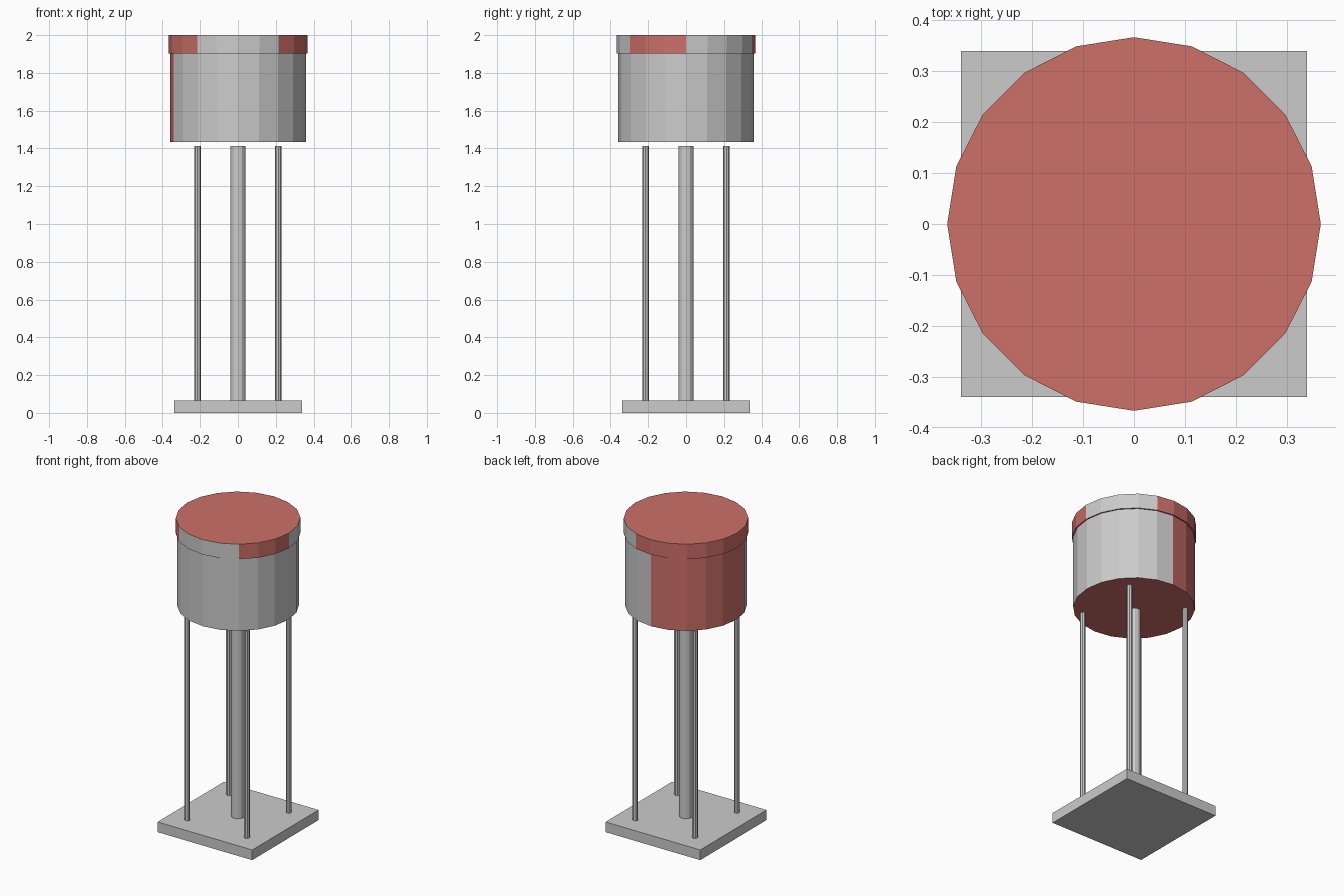
import bpy
import math

if "Cube" in bpy.data.objects:
    bpy.data.objects.remove(bpy.data.objects["Cube"])

RED = bpy.data.materials.new("red_paint")
RED.diffuse_color = (0.61, 0.16, 0.14, 1)
RED.use_nodes = True
RED.node_tree.nodes["Principled BSDF"].inputs["Base Color"].default_value = RED.diffuse_color
GREY = bpy.data.materials.new("grey_paint")
GREY.diffuse_color = (0.8, 0.8, 0.8, 1)
GREY.use_nodes = True
GREY.node_tree.nodes["Principled BSDF"].inputs["Base Color"].default_value = GREY.diffuse_color


def cylinder(name, sides, radius, z0, z1, x=0, y=0):
    bpy.ops.mesh.primitive_cylinder_add(
        vertices=sides, radius=radius, depth=z1 - z0,
        location=(x, y, (z0 + z1) / 2))
    obj = bpy.context.object
    obj.name = name
    return obj


def paint(obj, red_arcs):
    """Red caps, plus red side panels inside the given angle ranges."""
    obj.data.materials.append(GREY)
    obj.data.materials.append(RED)
    for face in obj.data.polygons:
        angle = math.degrees(math.atan2(face.normal.y, face.normal.x)) % 360
        is_cap = abs(face.normal.z) > 0.5
        if is_cap or any(a < angle < b for a, b in red_arcs):
            face.material_index = 1


# square base slab
bpy.ops.mesh.primitive_cube_add(size=1, location=(0, 0, 0.033))
base = bpy.context.object
base.name = "base_slab"
base.scale = (0.68, 0.68, 0.066)

# central pipe and four thin legs, stopping just below the tank
cylinder("central_pipe", 12, 0.04, 0.066, 1.413)
for side, x in (("left", -0.214), ("right", 0.214)):
    for end, y in (("front", -0.214), ("back", 0.214)):
        cylinder(f"{end}_{side}_leg", 8, 0.017, 0.066, 1.413, x, y)

# tank body and wider lid band, both twenty-sided with painted panels
tank = cylinder("tank_body", 20, 0.359, 1.434, 1.903)
paint(tank, [(90, 198)])
lid = cylinder("tank_lid", 20, 0.367, 1.903, 2.0)
paint(lid, [(72, 234), (306, 360)])
